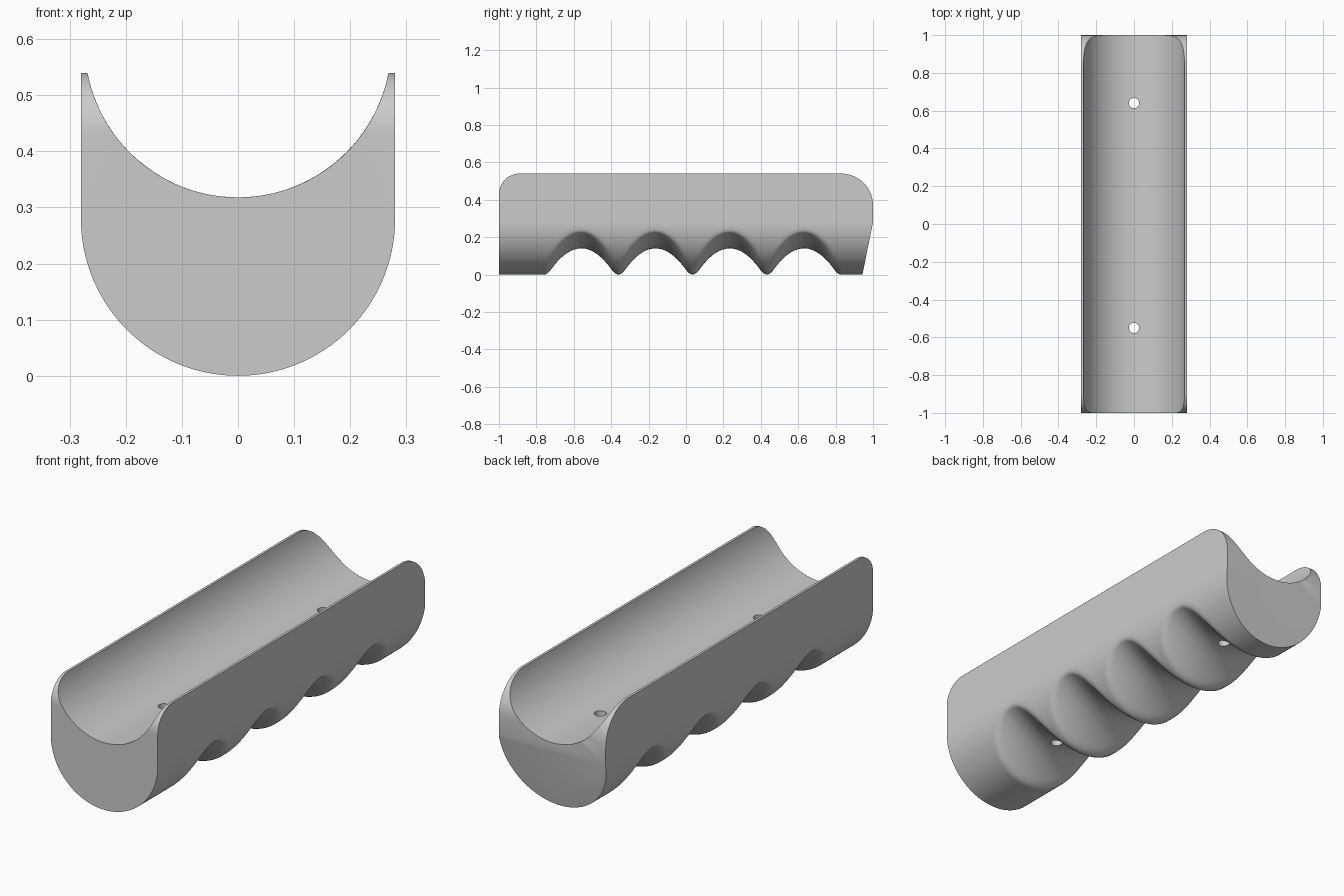
import bpy
import bmesh
from math import sin, cos, acos, sqrt, pi

cube = bpy.data.objects.get("Cube")
if cube:
    bpy.data.objects.remove(cube, do_unlink=True)

HALF_W = 0.28                      # half width and underside radius
TOP = 0.54
BOWL_R, BOWL_Z = 0.273, 0.591      # cradle arc
FRONT_R, REAR_R = 0.11, 0.17       # rounded upper corners
SLANT = 0.057                      # inward lean of the rear end
GROOVES = [-0.56 + 0.397 * i for i in range(4)]
HOLES = (-0.55, 0.64)
SEG = 64

grey = bpy.data.materials.new("matte_grey")
grey.use_nodes = True
grey.diffuse_color = (0.6, 0.6, 0.6, 1)
grey.node_tree.nodes["Principled BSDF"].inputs["Base Color"].default_value = (0.6, 0.6, 0.6, 1)


def soft_max(a, b, k=0.03):
    h = max(k - abs(a - b), 0) / k
    return max(a, b) + h * h * k / 4


def rim_height(y):
    for d, r in ((y + 1, FRONT_R), (1 - y, REAR_R)):
        if d < r:
            return TOP - r + sqrt(max(r * r - (r - d) ** 2, 0))
    return TOP


def underside(x, y):
    # round belly, scooped by arched finger grooves
    belly = HALF_W - sqrt(max(HALF_W ** 2 - x * x, 0))
    scoop = max(0.14 * (1 - ((y - g) / 0.18) ** 2) for g in GROOVES)
    return soft_max(belly, scoop + 1.2 * x * x)


def section(y):
    pts = []
    for i in range(SEG + 1):
        x = HALF_W * sin(pi * (i / SEG - 0.5))
        pts.append((x, underside(x, y)))
    top = rim_height(y)
    pts.append((HALF_W, top))
    a = acos((BOWL_Z - top) / BOWL_R)
    for i in range(SEG + 1):
        t = a * (1 - 2 * i / SEG)
        pts.append((BOWL_R * sin(t), BOWL_Z - BOWL_R * cos(t)))
    pts.append((-HALF_W, top))
    return pts


def lean(y, z):
    # slide the lower rear forward so that the end face slopes
    start = 1 - REAR_R
    if y <= start:
        return y
    return y - SLANT * max(0, 1 - z / HALF_W) * (y - start) / REAR_R


# Lengthwise stations, closer together around the corners
corner = 16
stations = [-1 + FRONT_R * (1 - cos(pi / 2 * i / corner)) for i in range(corner)]
length = 2 - FRONT_R - REAR_R
stations += [-1 + FRONT_R + length * i / 160 for i in range(161)]
stations += [1 - REAR_R + REAR_R * sin(pi / 2 * i / corner) for i in range(1, corner + 1)]

# Grip body lofted through the sections
bm = bmesh.new()
rings = [[bm.verts.new((x, lean(y, z), z)) for x, z in section(y)] for y in stations]
n = len(rings[0])
for a, b in zip(rings, rings[1:]):
    for i in range(n):
        j = (i + 1) % n
        bm.faces.new((a[i], a[j], b[j], b[i]))

# End faces, each split where the sloped part begins
for ring in (rings[0], rings[-1]):
    bm.faces.new(ring[:SEG + 1])
    bm.faces.new(ring[SEG:] + ring[:1])
bmesh.ops.recalc_face_normals(bm, faces=bm.faces)
mesh = bpy.data.meshes.new("grip_body")
bm.to_mesh(mesh)
bm.free()
mesh.materials.append(grey)
body = bpy.data.objects.new("grip_body", mesh)
bpy.context.collection.objects.link(body)

# Screw holes
for y in HOLES:
    bpy.ops.mesh.primitive_cylinder_add(vertices=32, radius=0.027, depth=1, location=(0, y, 0.25))
    cutter = bpy.context.object
    cutter.name = "hole_cutter"
    cutter.hide_render = True
    cutter.data.materials.append(grey)
    cut = body.modifiers.new("screw_hole", "BOOLEAN")
    cut.operation = "DIFFERENCE"
    cut.solver = "EXACT"
    cut.object = cutter
    bpy.ops.object.select_all(action="DESELECT")
    body.select_set(True)
    bpy.context.view_layer.objects.active = body
    bpy.ops.object.modifier_apply(modifier=cut.name)
    bpy.data.objects.remove(cutter, do_unlink=True)

bpy.ops.object.shade_smooth_by_angle(angle=pi / 6)
